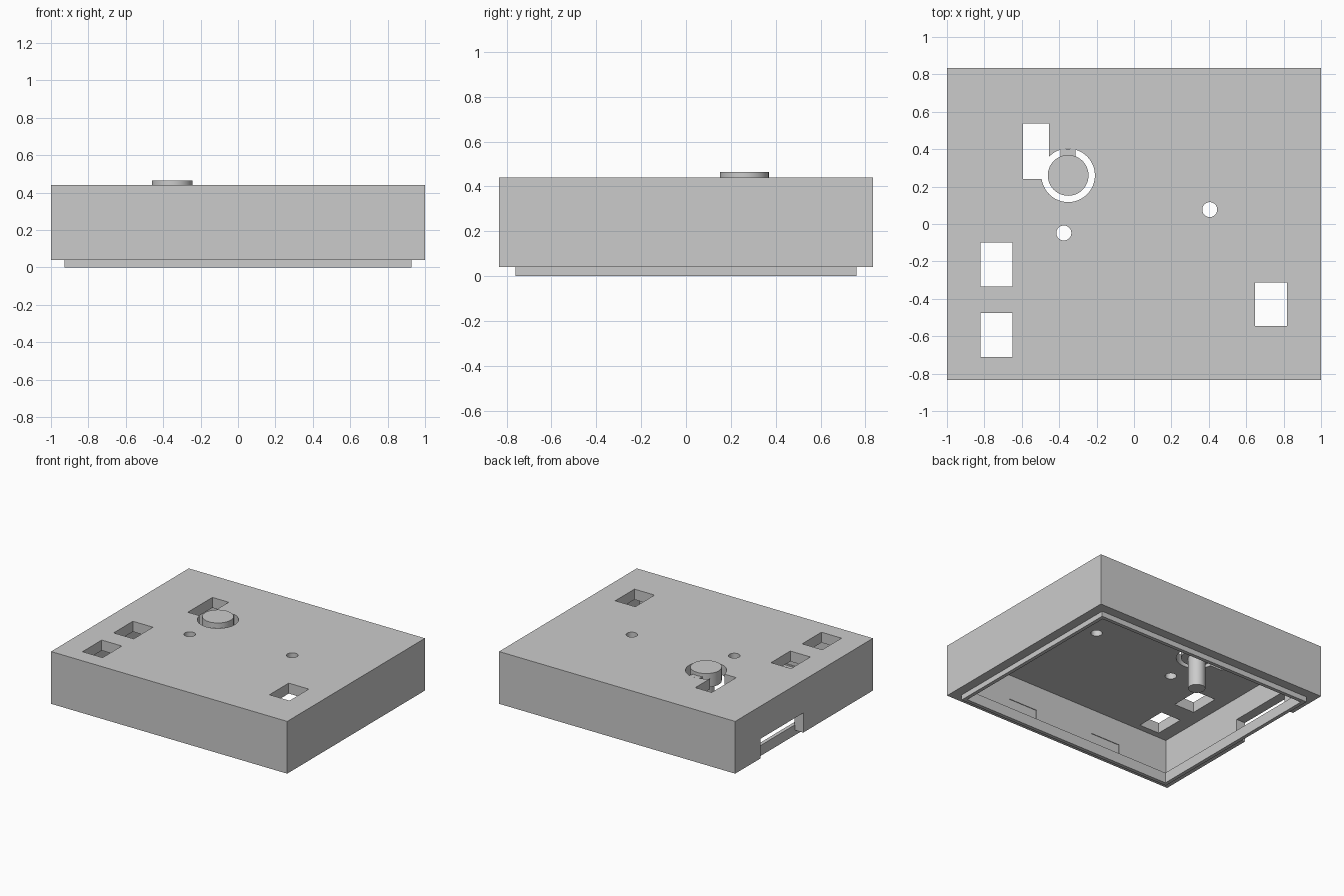
import bpy
from mathutils import Vector

old = bpy.data.objects.get("Cube")
if old:
    bpy.data.objects.remove(old, do_unlink=True)

grey = bpy.data.materials.new("plain grey")
grey.use_nodes = True
colour = (0.6, 0.6, 0.6, 1)
grey.diffuse_color = colour
grey.node_tree.nodes["Principled BSDF"].inputs["Base Color"].default_value = colour


def box(name, low, high):
    """Box between two opposite corners."""
    low, high = Vector(low), Vector(high)
    bpy.ops.mesh.primitive_cube_add(size=1, location=(low + high) / 2)
    ob = bpy.context.object
    ob.name = name
    ob.scale = high - low
    bpy.ops.object.transform_apply(location=True, rotation=False, scale=True)
    ob.data.materials.append(grey)
    return ob


def cylinder(name, x, y, radius, low, high, sides=48):
    """Upright cylinder between two heights."""
    bpy.ops.mesh.primitive_cylinder_add(vertices=sides, radius=radius, depth=high - low,
                                        location=(x, y, (low + high) / 2))
    ob = bpy.context.object
    ob.name = name
    bpy.ops.object.transform_apply(location=True, rotation=False, scale=True)
    ob.data.materials.append(grey)
    return ob


def combine(ob, other, operation="DIFFERENCE"):
    """Apply a boolean and discard the second object."""
    bpy.ops.object.select_all(action="DESELECT")
    bpy.context.view_layer.objects.active = ob
    ob.select_set(True)
    mod = ob.modifiers.new("boolean", "BOOLEAN")
    mod.operation = operation
    mod.solver = "EXACT"
    mod.object = other
    bpy.ops.object.modifier_apply(modifier=mod.name)
    bpy.data.objects.remove(other, do_unlink=True)


def smooth(ob):
    bpy.ops.object.select_all(action="DESELECT")
    bpy.context.view_layer.objects.active = ob
    ob.select_set(True)
    bpy.ops.object.shade_smooth_by_angle(angle=0.6)


W, D = 1.0, 0.833             # half width and half depth
RIM, TOP, CEILING = 0.04, 0.44, 0.36
WALL = 0.075                  # cover wall thickness
LIP_OUT, LIP_IN = 0.072, 0.10  # lip insets
BX, BY = -0.352, 0.26         # button centre

# Hollow cover, open underneath
cover = box("cover", (-W, -D, RIM), (W, D, TOP))
combine(cover, box("cavity", (-W + WALL, -D + WALL, -0.1), (W - WALL, D - WALL, CEILING)))

# Rectangular windows and the slot beside the button
for x0, x1, y0, y1 in [(-0.82, -0.65, -0.333, -0.10), (-0.82, -0.65, -0.71, -0.477),
                       (0.648, 0.818, -0.545, -0.312), (-0.593, -0.455, 0.24, 0.537)]:
    combine(cover, box("window_cutter", (x0, y0, 0.3), (x1, y1, 0.5)))

# Round holes: two small ones and the button opening
for x, y, r in [(0.405, 0.077, 0.04), (-0.375, -0.048, 0.04), (BX, BY, 0.143)]:
    combine(cover, cylinder("hole_cutter", x, y, r, 0.3, 0.5))

# Connector opening in the side wall
combine(cover, box("port_cutter", (-W - 0.1, 0.01, 0), (-W + WALL + 0.02, 0.53, 0.19)))

# Shallow catch recesses inside the front and back walls
for side in (-1, 1):
    for x in (0.375, -0.375):
        y0, y1 = sorted((side * (D - WALL - 0.03), side * (D - WALL + 0.005)))
        combine(cover, box("recess_cutter", (x - 0.125, y0, 0.09), (x + 0.125, y1, 0.168)))
smooth(cover)

# Lip: a thin frame fitted inside the lower rim
lip = box("lip", (-W + LIP_OUT, -D + LIP_OUT, 0), (W - LIP_OUT, D - LIP_OUT, 0.08))
combine(lip, box("lip_cutter", (-W + LIP_IN, -D + LIP_IN, -0.1), (W - LIP_IN, D - LIP_IN, 0.2)))

# Button: cap, plunger and the flexible arm that joins it to the cover
button = cylinder("button", BX, BY, 0.109, CEILING, 0.465)
combine(button, cylinder("plunger", BX, BY, 0.06, 0.115, 0.42), "UNION")
combine(button, box("arm", (BX - 0.04, BY, CEILING), (BX + 0.04, BY + 0.142, TOP)), "UNION")
smooth(button)
